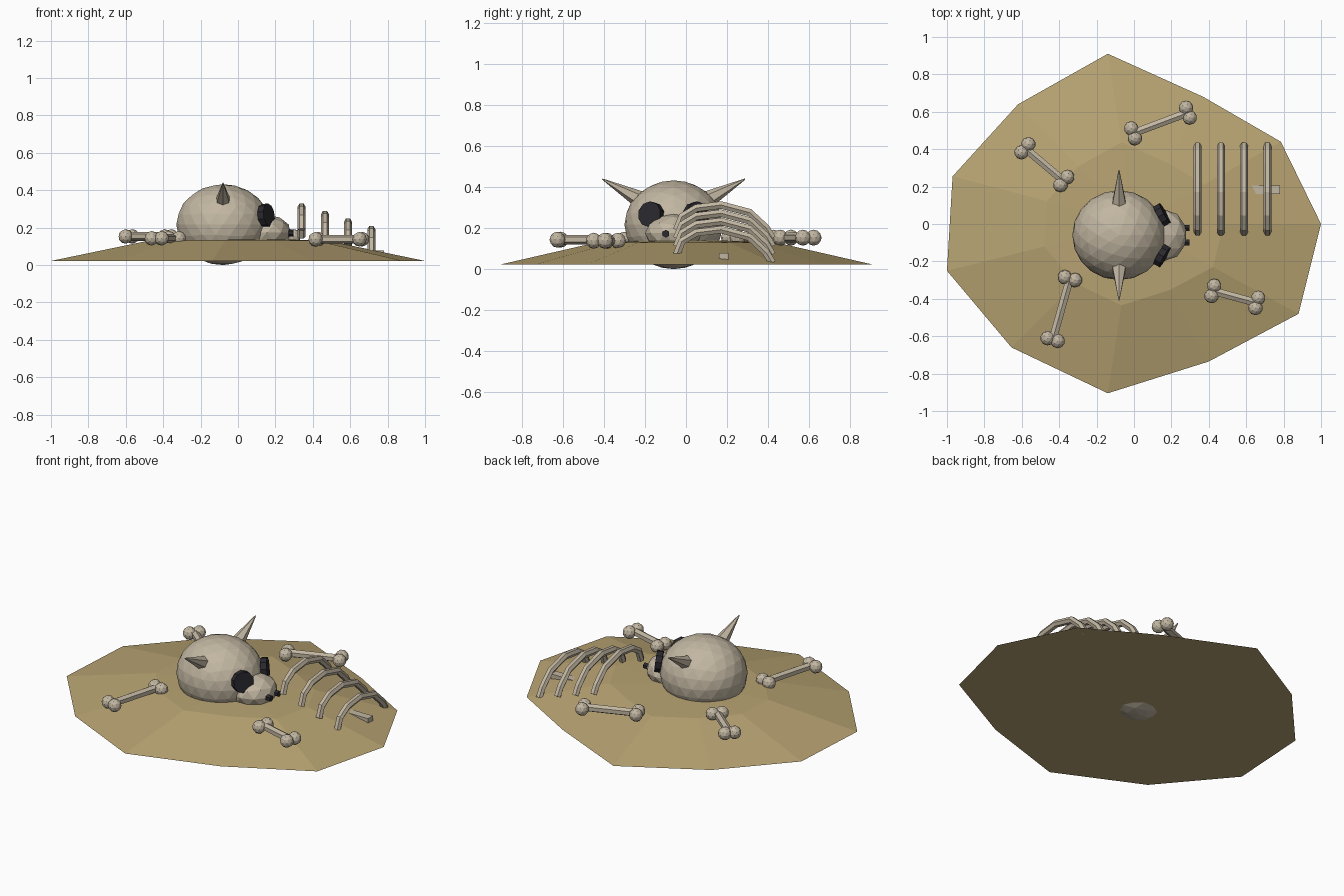
import bpy, bmesh, math
from mathutils import Vector, Matrix

if "Cube" in bpy.data.objects:
    bpy.data.objects.remove(bpy.data.objects["Cube"])


def material(name, rgb):
    m = bpy.data.materials.new(name)
    m.diffuse_color = (*rgb, 1)
    m.use_nodes = True
    m.node_tree.nodes["Principled BSDF"].inputs["Base Color"].default_value = m.diffuse_color
    return m


SAND = material("sand", (0.48, 0.37, 0.17))
BONE = material("bone", (0.54, 0.47, 0.36))
DARK = material("dark socket", (0.022, 0.022, 0.028))


def finish(bm, name, mat):
    bmesh.ops.recalc_face_normals(bm, faces=bm.faces)
    mesh = bpy.data.meshes.new(name)
    bm.to_mesh(mesh)
    bm.free()
    mesh.materials.append(mat)
    ob = bpy.data.objects.new(name, mesh)
    bpy.context.collection.objects.link(ob)
    return ob


def add_ball(bm, center, radii, level):
    mat = Matrix.Translation(center) @ Matrix.Diagonal((*radii, 1))
    bmesh.ops.create_icosphere(bm, subdivisions=level, radius=1, matrix=mat)


def add_rod(bm, a, b, r1, r2, sides):
    a, b = Vector(a), Vector(b)
    d = b - a
    mat = Matrix.Translation((a + b) / 2) @ d.to_track_quat('Z', 'Y').to_matrix().to_4x4()
    bmesh.ops.create_cone(bm, cap_ends=True, segments=sides, radius1=r1, radius2=r2,
                          depth=d.length, matrix=mat)


# Sand mound: irregular rim, raised inner ring, low peak and flat underside
rim = [(1, 0), (0.785, 0.44), (0.37, 0.68), (-0.14, 0.91), (-0.62, 0.64), (-0.97, 0.255),
       (-1, -0.25), (-0.655, -0.66), (-0.14, -0.905), (0.40, -0.735), (0.88, -0.48)]
bm = bmesh.new()
outer = [bm.verts.new((x, y, 0.022)) for x, y in rim]
inner = [bm.verts.new((x * 0.48, y * 0.48, 0.13)) for x, y in rim]
peak = bm.verts.new((0, 0, 0.145))
for i in range(len(rim)):
    j = (i + 1) % len(rim)
    bm.faces.new((outer[i], outer[j], inner[j]))
    bm.faces.new((outer[i], inner[j], inner[i]))
    bm.faces.new((inner[i], inner[j], peak))
bm.faces.new(outer[::-1])
finish(bm, "sand_mound", SAND)

# Skull dome and snout
CY = -0.06
bm = bmesh.new()
add_ball(bm, (-0.08, CY, 0.216), (0.25, 0.24, 0.216), 3)
finish(bm, "skull", BONE)
bm = bmesh.new()
add_ball(bm, (0.155, CY, 0.175), (0.13, 0.14, 0.093), 2)
finish(bm, "snout", BONE)

# Horns, eye sockets and nostrils on both sides of the skull
for side, label in ((1, "left"), (-1, "right")):
    bm = bmesh.new()
    add_rod(bm, (-0.08, CY + side * 0.14, 0.325), (-0.08, CY + side * 0.347, 0.438), 0.048, 0.003, 6)
    finish(bm, label + "_horn", BONE)

    bm = bmesh.new()
    mid = Vector((0.15, CY + side * 0.11, 0.265))
    out = Vector((0.86, side * 0.48, 0.12)).normalized() * 0.018
    add_rod(bm, mid - out, mid + out, 0.063, 0.063, 10)
    finish(bm, label + "_eye_socket", DARK)

    bm = bmesh.new()
    add_rod(bm, (0.265, CY + side * 0.038, 0.172), (0.298, CY + side * 0.038, 0.172), 0.019, 0.019, 6)
    finish(bm, label + "_nostril", DARK)

# Loose bones: a shaft with two knobs on each end
bones = [((-0.583, 0.405), (-0.375, 0.23), 0.153), ((0.288, 0.595), (-0.005, 0.485), 0.153),
         ((-0.343, -0.292), (-0.435, -0.618), 0.143), ((0.422, -0.358), (0.657, -0.422), 0.138)]
for n, (a, b, z) in enumerate(bones, 1):
    a, b = Vector((*a, z)), Vector((*b, z))
    across = (b - a).cross(Vector((0, 0, 1))).normalized() * 0.028
    bm = bmesh.new()
    add_rod(bm, a, b, 0.024, 0.024, 6)
    for end in (a, b):
        for s in (-1, 1):
            add_ball(bm, end + across * s, (0.039,) * 3, 2)
    finish(bm, f"loose_bone_{n}", BONE)

# Ribs: one arch swept with a six-sided section, each lower than the last
arch = [(-0.045, 0.19), (-0.02, 0.255), (0.05, 0.297), (0.17, 0.312),
        (0.31, 0.275), (0.39, 0.20), (0.42, 0.15)]
for n, x in enumerate((0.34, 0.465, 0.588, 0.713)):
    pts = [Vector((x, y, z - 0.04 * n)) for y, z in arch]
    bm = bmesh.new()
    rings = []
    for i, p in enumerate(pts):
        t = (pts[min(i + 1, len(pts) - 1)] - pts[max(i - 1, 0)]).normalized()
        u = Vector((1, 0, 0))
        v = t.cross(u)
        rings.append([bm.verts.new(p + 0.021 * (u * math.cos(k * math.pi / 3) + v * math.sin(k * math.pi / 3)))
                      for k in range(6)])
    for r, s in zip(rings, rings[1:]):
        for k in range(6):
            bm.faces.new((r[k], r[(k + 1) % 6], s[(k + 1) % 6], s[k]))
    bm.faces.new(rings[0])
    bm.faces.new(rings[-1])
    finish(bm, f"rib_{n + 1}", BONE)

# Buried spine whose end pokes out of the sand
bm = bmesh.new()
bmesh.ops.create_cube(bm, size=1, matrix=Matrix.Translation((0.54, 0.183, 0.062))
                      @ Matrix.Diagonal((0.48, 0.047, 0.032, 1)))
finish(bm, "spine", BONE)
